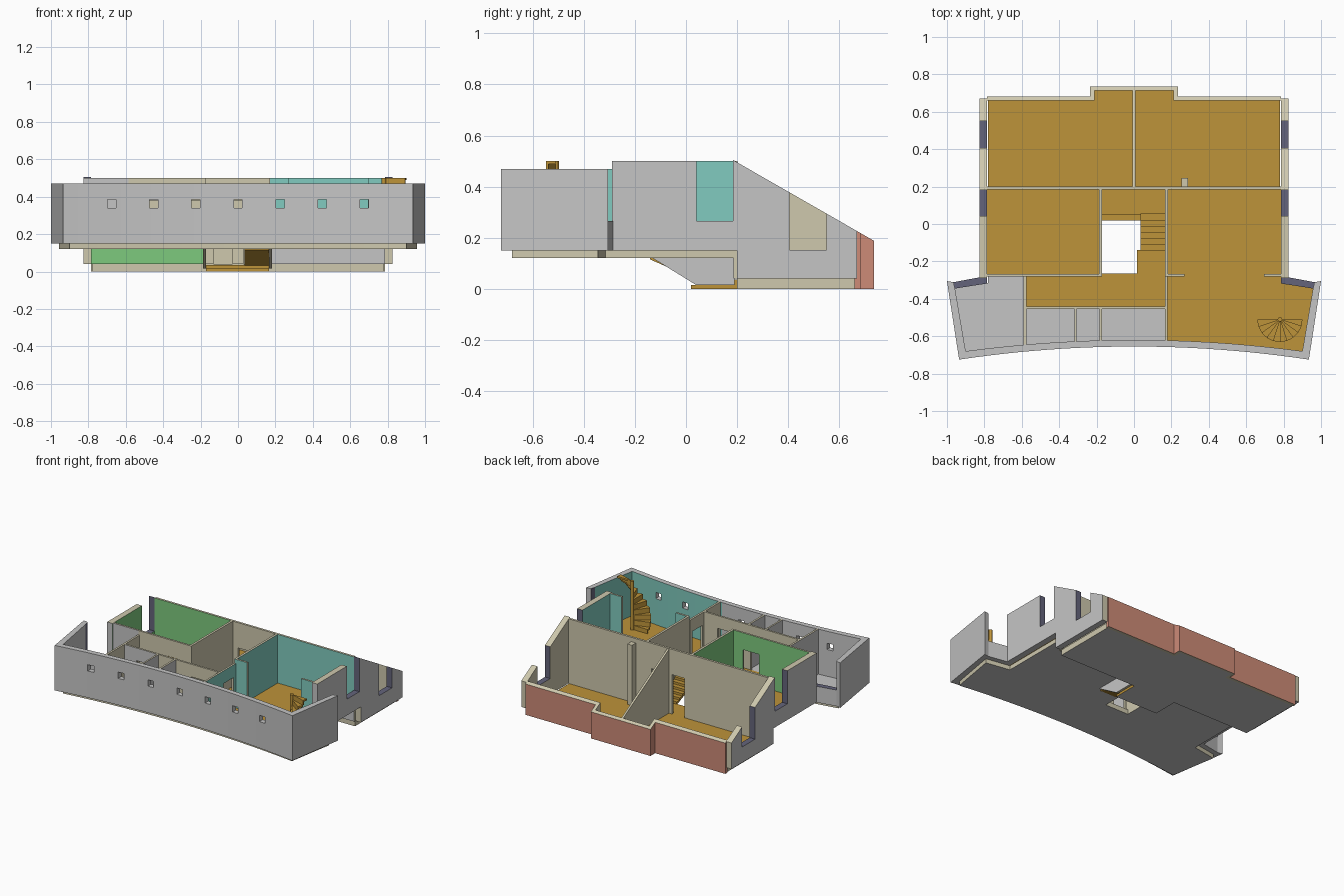
import bpy, bmesh, math
from mathutils import Vector

cube = bpy.data.objects.get("Cube")
if cube:
    bpy.data.objects.remove(cube)

# Colours (display values, converted to linear)
PALETTE = {"grey": (196, 196, 196), "khaki": (205, 199, 172), "wood": (188, 146, 60),
           "green": (125, 200, 125), "teal": (128, 202, 190), "brick": (204, 138, 119),
           "navy": (100, 100, 122)}
NAMES = list(PALETTE)
MATS = []
for key, rgb in PALETTE.items():
    m = bpy.data.materials.new(key)
    m.use_nodes = True
    col = [(c / 255) ** 2.2 for c in rgb] + [1]
    m.diffuse_color = col
    m.node_tree.nodes["Principled BSDF"].inputs["Base Color"].default_value = col
    MATS.append(m)


def paint(ob, rule):
    for f in ob.data.polygons:
        f.material_index = NAMES.index(rule(f.normal, f.center))


def prism(name, pts, axis, lo, hi, pos="khaki", neg=None, rim="khaki"):
    """Extrude a 2D outline along an axis; colour both caps and the rim."""
    i = "xyz".index(axis)

    def place(p, d):
        v = list(p)
        v.insert(i, d)
        return v
    bm = bmesh.new()
    a = [bm.verts.new(place(p, lo)) for p in pts]
    b = [bm.verts.new(place(p, hi)) for p in pts]
    bm.faces.new(a)
    bm.faces.new(b)
    for k in range(len(pts)):
        j = (k + 1) % len(pts)
        bm.faces.new((a[k], a[j], b[j], b[k]))
    bmesh.ops.recalc_face_normals(bm, faces=bm.faces)
    me = bpy.data.meshes.new(name)
    bm.to_mesh(me)
    bm.free()
    ob = bpy.data.objects.new(name, me)
    bpy.context.collection.objects.link(ob)
    for m in MATS:
        me.materials.append(m)
    neg = neg or pos

    def rule(n, c):
        if abs(n[i]) > 0.99:
            return pos if n[i] > 0 else neg
        return rim(n, c) if callable(rim) else rim
    paint(ob, rule)
    return ob


def rect(a, b, c, d):
    return [(a, c), (b, c), (b, d), (a, d)]


def wall(name, axis, at, thick, a, b, z0, z1, pos="khaki", neg=None, doors=(), head=0.38):
    """Straight wall across an axis, with door notches cut from the bottom."""
    pts = [(a, z0)]
    for d0, d1 in doors:
        pts += [(d0, z0), (d0, head), (d1, head), (d1, z0)]
    pts += [(b, z0), (b, z1), (a, z1)]
    return prism(name, pts, axis, at - thick / 2, at + thick / 2, pos, neg)


def mirror(pts, s):
    return [(s * x, y) for x, y in pts]


def roof(y):
    return 0.505 - 0.573 * (y - 0.183)


def outer(x):
    return -0.655 - 0.07 * (x / 0.935) ** 2


def inner(x):
    return -0.62 - 0.06 * (x / 0.9) ** 2


def arc(f, x0, x1, n=24):
    return [(x0 + (x1 - x0) * k / n, f(x0 + (x1 - x0) * k / n)) for k in range(n + 1)]


FLOOR, LOW, TOP, WING = 0.15, 0.04, 0.5, 0.47

# Upper floor slabs
prism("wing_slab", arc(inner, -0.9, 0.9) + [(0.957, -0.345), (0.78, -0.315), (0.78, -0.265),
      (-0.78, -0.265), (-0.78, -0.315), (-0.957, -0.345)], "z", 0.12, FLOOR, "grey")
prism("left_slab", rect(0.165, 0.78, -0.265, 0.2), "z", 0.12, FLOOR, "grey")
prism("right_slab", rect(-0.78, -0.17, -0.265, 0.2), "z", 0.12, FLOOR, "grey")
prism("stair_head_slab", rect(0.015, 0.165, -0.265, -0.14), "z", 0.12, FLOOR + 0.004, "wood", "grey")

# Lower floor slab and landing
prism("lower_slab", [(-0.78, 0.2), (0.78, 0.2), (0.78, 0.66), (0.215, 0.66), (0.215, 0.72),
      (-0.215, 0.72), (-0.215, 0.66), (-0.78, 0.66)], "z", 0, LOW, "wood", "grey")
prism("landing", rect(-0.17, 0.165, 0.05, 0.2), "z", 0, 0.036, "wood", "grey", "wood")
prism("bottom_step", rect(-0.17, 0.165, 0.02, 0.05), "z", 0, 0.015, "wood", "grey", "wood")

# Wooden floor plates
prism("right_room_floor", rect(-0.785, -0.185, -0.27, 0.188), "z", FLOOR, FLOOR + 0.004, "wood")
prism("hall_floor", rect(-0.58, 0.165, -0.442, -0.265), "z", FLOOR, FLOOR + 0.004, "wood")
prism("left_room_floor", arc(inner, 0.18, 0.9) + [(0.957, -0.345), (0.785, -0.315),
      (0.785, 0.188), (0.18, 0.188)], "z", FLOOR, FLOOR + 0.004, "wood")

# Curved wing wall with small square windows
U = arc(outer, -0.935, 0.935) + [(1, -0.305), (0.965, -0.311), (0.957, -0.345)]
U += arc(inner, 0.9, -0.9) + [(-0.957, -0.345), (-0.965, -0.311), (-1, -0.305)]
wing = prism("wing_wall", U, "z", FLOOR, WING, "grey")
bm = bmesh.new()
for k in range(-3, 4):
    cut = bmesh.ops.create_cube(bm, size=1)["verts"]
    bmesh.ops.scale(bm, verts=cut, vec=(0.045, 0.3, 0.045))
    bmesh.ops.translate(bm, verts=cut, vec=Vector((0.225 * k, -0.66, 0.362)))
me = bpy.data.meshes.new("window_cutter")
bm.to_mesh(me)
bm.free()
me.materials.append(MATS[0])
cutter = bpy.data.objects.new("window_cutter", me)
cutter.hide_render = True
bpy.context.collection.objects.link(cutter)
mod = wing.modifiers.new("windows", "BOOLEAN")
mod.operation, mod.object, mod.solver = "DIFFERENCE", cutter, "EXACT"
bpy.context.view_layer.objects.active = wing
bpy.ops.object.modifier_apply(modifier=mod.name)
bpy.data.objects.remove(cutter)


def wing_rule(n, c):
    if c.y > -0.345 and abs(c.x) > 0.95 and n.x * c.x < 0 and abs(n.x) > 0.9:
        return "navy"
    if c.x > 0.17 and (n.y > 0.5 and c.y < -0.6 or n.x < -0.5 and c.x > 0.8):
        return "teal"
    return "grey"


paint(wing, wing_rule)

for s, side in ((1, "left"), (-1, "right")):
    room = "teal" if s > 0 else "green"
    bath = "teal" if s > 0 else "grey"

    # Low return wall under the wing's end window
    prism(side + "_return_wall", mirror([(0.965, -0.311), (0.825, -0.285), (0.785, -0.285),
          (0.785, -0.318), (0.957, -0.345)], s), "z", FLOOR, 0.265, "navy", "grey",
          lambda n, c: bath if n.y < -0.5 else "grey")

    # Side walls, notched for windows
    def rim(n, c):
        notch = 0.03 < c.y < 0.19 or 0.39 < c.y < 0.56
        flat = abs(n.y) > 0.9 or n.z > 0.99 and c.z < 0.4
        if notch and flat:
            return "navy"
        return "grey" if n.z < -0.9 or c.y < -0.28 else "khaki"
    caps = ("grey", room) if s > 0 else (room, "grey")
    lo, hi = sorted((s * 0.785, s * 0.827))
    prism(side + "_front_side_wall", [(-0.29, FLOOR), (0.2, FLOOR), (0.2, roof(0.2)),
          (0.183, roof(0.183)), (0.183, 0.265), (0.042, 0.265), (0.042, TOP), (-0.29, TOP)],
          "x", lo, hi, *caps, rim)
    caps = ("grey", "khaki") if s > 0 else ("khaki", "grey")
    prism(side + "_back_side_wall", [(0.2, LOW), (0.67, LOW), (0.67, roof(0.67)),
          (0.55, roof(0.55)), (0.55, 0.152), (0.405, 0.152), (0.405, roof(0.405)),
          (0.2, roof(0.2))], "x", lo, hi, *caps, rim)

    # Brick back wall and the sides of its bay
    def brick(n, c):
        return "brick" if n.y > 0.9 else "khaki"

    def slab(y0, y1):
        return [(y0, 0), (y1, 0), (y1, roof(y1)), (y0, roof(y0))]
    lo, hi = sorted((s * 0.215, s * 0.787))
    prism(side + "_back_wall", slab(0.66, 0.682), "x", lo, hi, "brick", rim=brick)
    lo, hi = sorted((s * 0.212, s * 0.235))
    caps = ("brick", "khaki") if s > 0 else ("khaki", "brick")
    prism(side + "_bay_side", slab(0.66, 0.735), "x", lo, hi, *caps, brick)
prism("bay_wall", slab(0.715, 0.735), "x", -0.212, 0.212, "brick", rim=brick)

# Cross wall between the two levels
wall("cross_wall_right", "y", 0.193, 0.016, -0.785, -0.17, LOW, TOP, "khaki", "green")
wall("cross_wall_middle", "y", 0.193, 0.016, -0.17, 0.17, LOW, TOP,
     doors=((-0.13, -0.03), (0.03, 0.13)), head=0.32)
wall("cross_wall_left", "y", 0.193, 0.016, 0.17, 0.785, 0.12, TOP, "khaki", "teal")
wall("cross_wall_left_base", "y", 0.193, 0.016, 0.17, 0.785, LOW, 0.12, "khaki", "grey")
prism("back_partition", [(0.2, LOW), (0.72, LOW), (0.72, roof(0.72)), (0.2, roof(0.2))],
      "x", -0.007, 0.007)
prism("chimney_column", rect(0.253, 0.29, 0.2, 0.245), "z", LOW, roof(0.245))

# Walls of the stair well and main rooms
wall("stair_wall_right", "x", -0.178, 0.016, -0.28, 0.19, FLOOR, TOP, "khaki", "green")
wall("stair_wall_left", "x", 0.175, 0.016, -0.28, 0.19, FLOOR, TOP, "teal", "khaki")
for name, x, caps in (("left", 0.175, ("grey", "khaki")), ("right", -0.178, ("khaki", "grey"))):
    prism("stair_well_side_" + name, [(-0.13, 0.12), (0.04, 0.015), (0.19, 0.015), (0.19, 0.12)],
          "x", x - 0.008, x + 0.008, *caps)
wall("right_room_front_wall", "y", -0.275, 0.014, -0.585, -0.17, FLOOR, TOP, "green", "khaki",
     doors=((-0.385, -0.26),))
wall("right_room_end_wall", "y", -0.275, 0.014, -0.785, -0.585, FLOOR, TOP, "green", "grey")
wall("left_stub_inner", "y", -0.275, 0.014, 0.17, 0.27, FLOOR, TOP, "teal")
wall("left_stub_outer", "y", -0.275, 0.014, 0.695, 0.785, FLOOR, TOP, "teal")

# Wing partitions
wall("bath_partition", "x", -0.583, 0.014, -0.65, -0.28, FLOOR, WING, "khaki", "grey",
     doors=((-0.42, -0.32),))
wall("hall_end_partition", "x", 0.173, 0.014, -0.63, -0.28, FLOOR, WING, "teal", "khaki",
     doors=((-0.42, -0.31),))
wall("small_room_wall_a", "x", -0.313, 0.012, -0.635, -0.45, FLOOR, WING, "grey")
wall("small_room_wall_b", "x", -0.178, 0.014, -0.63, -0.45, FLOOR, WING, "grey")
wall("hall_front_wall_a", "y", -0.448, 0.014, -0.58, -0.315, FLOOR, WING, "khaki", "grey",
     doors=((-0.48, -0.38),))
wall("hall_front_wall_b", "y", -0.448, 0.014, -0.315, 0.17, FLOOR, WING,
     doors=((-0.295, -0.2), (-0.05, 0.06)))

# Straight stair with sloped underside
steps, run, rise = 6, 0.0325, 0.0165
pts = [(0.055, 0.03)]
for k in range(steps):
    pts += [(0.055 - run * k, 0.036 + rise * (k + 1)), (0.055 - run * (k + 1), 0.036 + rise * (k + 1))]
prism("stair", pts + [(-0.14, 0.115)], "x", 0.035, 0.165, "wood", rim="wood")

# Spiral stair
cx, cy, radius, count = 0.78, -0.51, 0.12, 10


def polar(r, deg):
    t = math.radians(deg)
    return (cx + r * math.cos(t), cy + r * math.sin(t))


for k in range(count):
    a, z = 180 + 18 * k, FLOOR + 0.035 * (k + 1)
    fan = [polar(radius, a + 6 * j) for j in range(4)]
    prism("spiral_tread", [(cx, cy)] + fan, "z", z - 0.012, z, "wood", rim="wood")
    prism("spiral_riser", [polar(0.005, a), polar(radius, a), polar(radius, a + 4),
          polar(0.005, a + 40)], "z", z - 0.035, z - 0.012, "wood", rim="wood")
prism("spiral_pole", [polar(0.012, 30 * j) for j in range(12)], "z", FLOOR, 0.5, "wood", rim="wood")
